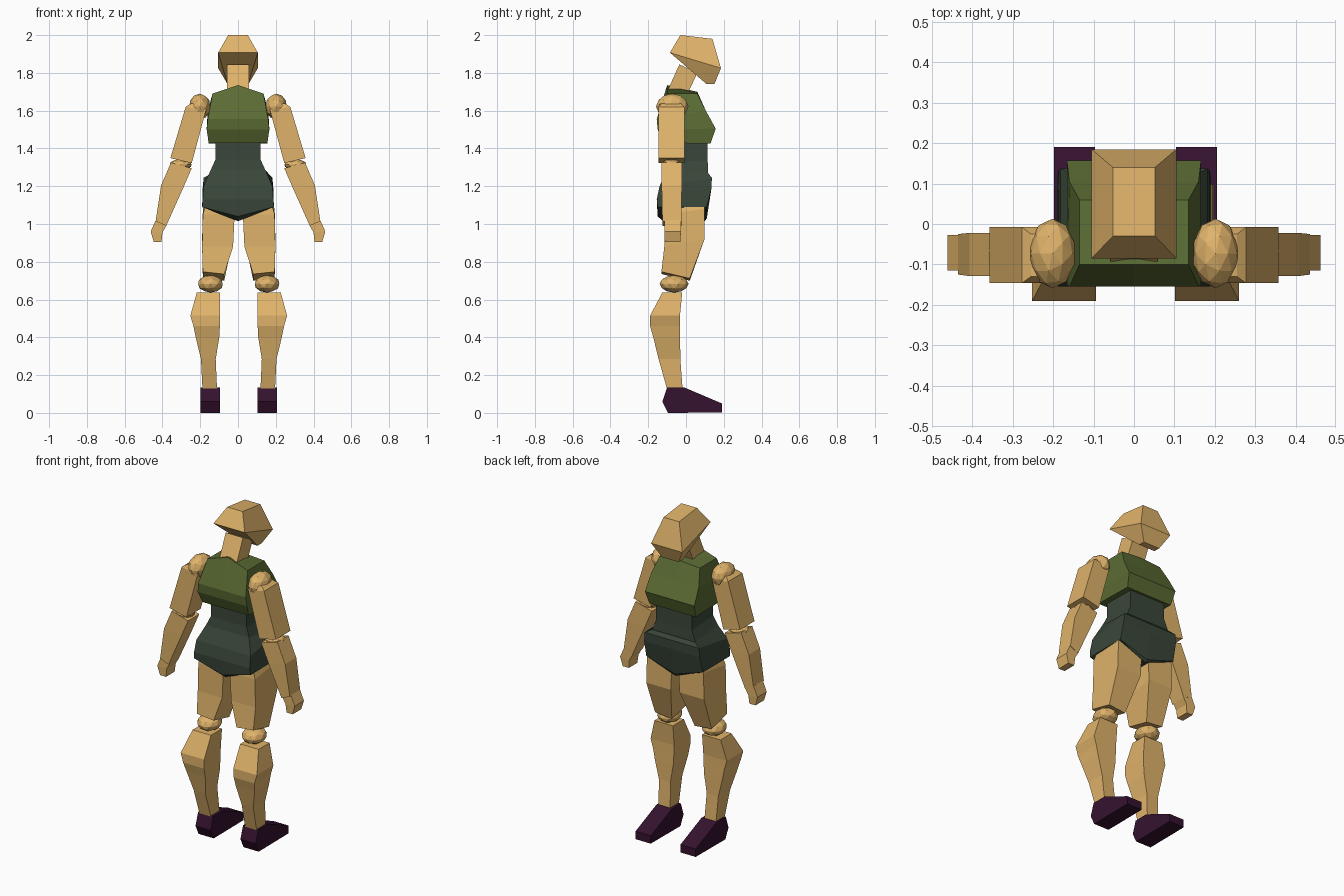
import bpy, bmesh

if "Cube" in bpy.data.objects:
    bpy.data.objects.remove(bpy.data.objects["Cube"])


def material(name, rgb):
    m = bpy.data.materials.new(name)
    m.diffuse_color = (*rgb, 1)
    m.use_nodes = True
    m.node_tree.nodes["Principled BSDF"].inputs["Base Color"].default_value = m.diffuse_color
    return m


WOOD = material("wood", (0.74, 0.45, 0.145))
TOP = material("top_green", (0.105, 0.15, 0.034))
DARK = material("dark_green", (0.042, 0.062, 0.042))
SHOE = material("shoe_purple", (0.035, 0.006, 0.028))


def finish(bm, name, mat):
    bmesh.ops.recalc_face_normals(bm, faces=bm.faces)
    me = bpy.data.meshes.new(name)
    bm.to_mesh(me)
    bm.free()
    me.materials.append(mat)
    ob = bpy.data.objects.new(name, me)
    bpy.context.collection.objects.link(ob)
    return ob


def loft(name, rings, mat, side=1, shift=0):
    """Skin a stack of equal-sized rings, capped at both ends."""
    bm = bmesh.new()
    vs = [[bm.verts.new((side * x + shift, y, z)) for x, y, z in r] for r in rings]
    n = len(vs[0])
    for a, b in zip(vs, vs[1:]):
        for i in range(n):
            j = (i + 1) % n
            bm.faces.new((a[i], a[j], b[j], b[i]))
    bm.faces.new(vs[0])
    bm.faces.new(vs[-1])
    return finish(bm, name, mat)


def quad(x0, x1, y0, y1, zb, zf=None, tilt=0):
    """Four-sided ring; zb/zf back and front heights, tilt raises the x1 side."""
    zf = zb if zf is None else zf
    return [(x0, y0, zb), (x1, y0, zb + tilt), (x1, y1, zf + tilt), (x0, y1, zf)]


def hexring(x, yb, yf, zb, zf, zcb=None, zcf=None, bulge=0):
    """Six-sided torso ring with middle points at both centres."""
    zcb = zb if zcb is None else zcb
    zcf = zf if zcf is None else zcf
    return [(-x, yb, zb), (0, yb - bulge, zcb), (x, yb, zb),
            (x, yf, zf), (0, yf, zcf), (-x, yf, zf)]


def ball(name, c, r, side=1, shift=0):
    bm = bmesh.new()
    bmesh.ops.create_icosphere(bm, subdivisions=2, radius=1)
    for v in bm.verts:
        v.co = [v.co[i] * r[i] + c[i] for i in range(3)]
        v.co.x = v.co.x * side + shift
    return finish(bm, name, WOOD)


# Head and neck
loft("head", [quad(-.052, .052, -.03, .14, 2.0, 1.98),
              quad(-.105, .105, -.085, .185, 1.907, 1.825),
              quad(-.055, .055, .11, .15, 1.74)], WOOD)
loft("neck", [quad(-.058, .058, -.035, .06, 1.845, 1.80),
              quad(-.058, .058, -.105, -.005, 1.69, 1.66)], WOOD)

# Torso
loft("chest", [hexring(.135, -.10, .06, 1.69, 1.69, 1.735, 1.70),
               hexring(.16, -.155, .105, 1.555, 1.60),
               hexring(.166, -.15, .157, 1.50, 1.505),
               hexring(.155, -.12, .13, 1.43, 1.425)], TOP)
loft("waist", [hexring(.12, -.09, .115, 1.45, 1.45),
               hexring(.12, -.09, .115, 1.34, 1.33),
               hexring(.145, -.10, .118, 1.285, 1.265)], DARK)
loft("hips", [hexring(.145, -.10, .12, 1.285, 1.265),
              hexring(.182, -.14, .137, 1.20, 1.245),
              hexring(.187, -.155, .135, 1.13, 1.19),
              hexring(.19, -.15, .11, 1.09, 1.09, 1.04, 1.03),
              hexring(.10, -.12, .10, 1.055, 1.055, 1.015, 1.015)], DARK)

for side, tag in ((1, "right"), (-1, "left")):
    # Arm
    ball("shoulder_" + tag, (.202, -.073, 1.622), (.058, .086, .068), side)
    loft("upper_arm_" + tag, [quad(.175, .255, -.13, -.025, 1.655, tilt=-.02),
                              quad(.17, .277, -.146, -.008, 1.60, tilt=.02),
                              quad(.245, .358, -.146, -.008, 1.322, tilt=.027)],
         WOOD, side)
    ball("elbow_" + tag, (.303, -.077, 1.315), (.06, .053, .028), side)
    loft("forearm_" + tag, [quad(.245, .355, -.129, -.022, 1.295, tilt=.03),
                            quad(.295, .407, -.129, -.022, 1.18, tilt=.025),
                            quad(.38, .436, -.125, -.025, .99, tilt=.025)],
         WOOD, side)
    loft("hand_" + tag, [quad(.38, .436, -.115, -.027, .99, tilt=.03),
                         quad(.40, .462, -.115, -.027, .955, tilt=.005),
                         quad(.405, .446, -.112, -.03, .905)], WOOD, side)

    # Leg, mirrored about a line just off centre
    s = .004
    loft("thigh_" + tag, [quad(.025, .16, -.10, .09, 1.15),
                          quad(.022, .19, -.115, .098, 1.05, 1.08),
                          quad(.03, .194, -.115, .098, .88, .92),
                          quad(.077, .19, -.13, .02, .735, .70, tilt=.012)],
         WOOD, side, s)
    ball("knee_" + tag, (.15, -.063, .683), (.068, .077, .046), side, s)
    loft("calf_" + tag, [quad(.098, .222, -.125, -.02, .638),
                         quad(.098, .256, -.19, -.032, .515),
                         quad(.10, .240, -.19, -.032, .46),
                         quad(.103, .228, -.173, -.031, .40),
                         quad(.122, .2, -.145, -.03, .285),
                         quad(.115, .192, -.10, -.018, .125)], WOOD, side, s)
    # Shoe from a side profile
    prof = [(-.10, .135), (-.01, .135), (.19, .05), (.19, .002), (-.095, 0), (-.125, .06)]
    loft("shoe_" + tag, [[(x, y, z) for y, z in prof] for x in (.10, .202)],
         SHOE, side, s)
